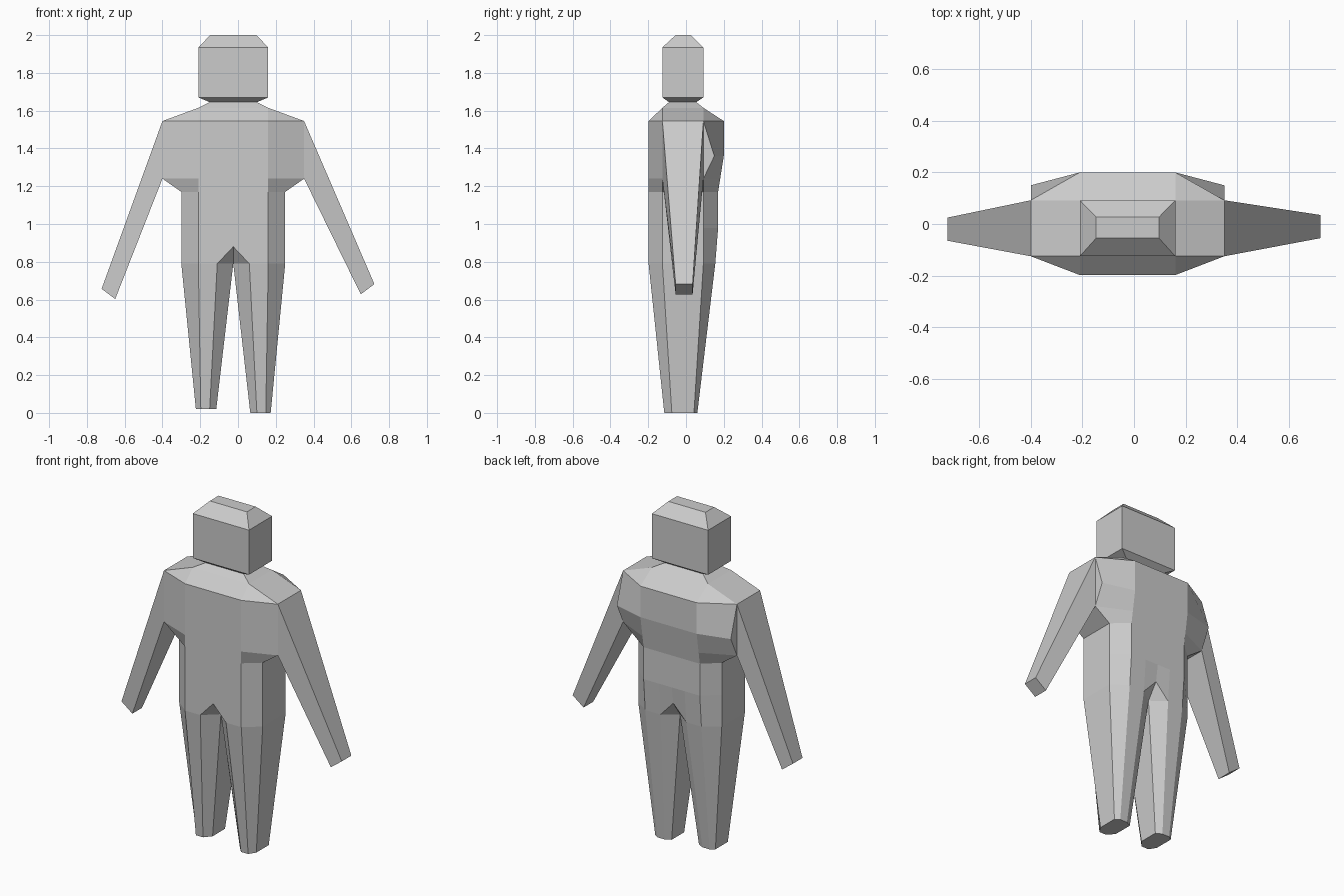
import bpy, bmesh

if "Cube" in bpy.data.objects:
    bpy.data.objects.remove(bpy.data.objects["Cube"])

CX = -0.025  # the figure's own middle line


def loft(name, rings, cap_start=True, cap_end=True, extra=()):
    """Skin a list of equal-length point rings into one flat-shaded object."""
    bm = bmesh.new()
    vs = [[bm.verts.new(p) for p in ring] for ring in rings]
    n = len(rings[0])
    for a, b in zip(vs, vs[1:]):
        for i in range(n):
            j = (i + 1) % n
            bm.faces.new((a[i], a[j], b[j], b[i]))
    if cap_start:
        bm.faces.new(vs[0])
    if cap_end:
        bm.faces.new(vs[-1])
    for face in extra:
        bm.faces.new([bm.verts.new(p) for p in face])
    bmesh.ops.remove_doubles(bm, verts=bm.verts[:], dist=0.0005)
    bmesh.ops.recalc_face_normals(bm, faces=bm.faces[:])
    mesh = bpy.data.meshes.new(name)
    bm.to_mesh(mesh)
    bm.free()
    ob = bpy.data.objects.new(name, mesh)
    bpy.context.collection.objects.link(ob)
    return ob


def rect(z, hx, y0, y1):
    return [(CX - hx, y0, z), (CX + hx, y0, z), (CX + hx, y1, z), (CX - hx, y1, z)]


def torso_ring(z, side, s0, s1, flat, f0, f1, mid_z=None):
    """Octagon with extra points on front and back for the crotch notch."""
    m = z if mid_z is None else mid_z
    xs = [-flat, -0.085, 0, 0.085, flat]
    zs = [z, z, m, z, z]
    front = [(CX + x, f0, h) for x, h in zip(xs, zs)]
    back = [(CX + x, f1, h) for x, h in zip(xs[::-1], zs)]
    right = [(CX + side, s0, z), (CX + side, s1, z)]
    left = [(CX - side, s1, z), (CX - side, s0, z)]
    return front + right + back + left


# Head: chamfered block
loft("head", [
    rect(1.645, 0.125, -0.09, 0.055),
    rect(1.67, 0.185, -0.125, 0.092),
    rect(1.935, 0.185, -0.125, 0.092),
    rect(2.0, 0.122, -0.055, 0.027),
])

# Torso, with notch faces between the legs
S0, S1, F, HIP = -0.125, 0.092, -0.198, 0.79
notch = []
for s in (-1, 1):
    for fy, sy in ((F, S0), (0.155, S1)):
        notch.append([(CX + s * 0.085, fy, HIP), (CX, fy, 0.88), (CX, sy, HIP)])
loft("torso", [
    torso_ring(1.645, 0.125, -0.09, 0.055, 0.125, -0.09, 0.055),
    torso_ring(1.615, 0.185, S0, S1, 0.185, S0, S1),
    torso_ring(1.545, 0.375, S0, S1, 0.185, F, 0.2),
    torso_ring(1.36, 0.375, S0, 0.15, 0.185, F, 0.2),
    torso_ring(1.24, 0.375, S0, S1, 0.185, F, 0.181),
    torso_ring(1.17, 0.275, S0, S1, 0.185, F, 0.17),
    torso_ring(0.98, 0.275, S0, S1, 0.185, F, 0.17),
    torso_ring(HIP, 0.275, S0, S1, 0.185, F, 0.155, 0.88),
], cap_end=False, extra=notch)


def leg_ring(z, inner, in_flat, out_flat, outer, f0, s0, s1, f1, s):
    pts = [(in_flat, f0), (out_flat, f0), (outer, s0), (outer, s1),
           (out_flat, f1), (in_flat, f1), (inner, s1), (inner, s0)]
    return [(CX + s * x, y, z) for x, y in pts]


# Legs and arms (the figure's limbs differ slightly in height)
for side, s, foot_z, hand_dz, hand_dy in (("left", -1, 0.02, -0.02, -0.005),
                                          ("right", 1, 0.0, 0.005, 0.005)):
    loft(side + "_leg", [
        leg_ring(HIP, 0.0, 0.085, 0.185, 0.275, F, S0, S1, 0.155, s),
        leg_ring(foot_z, 0.09, 0.125, 0.172, 0.198, -0.115, -0.075, 0.042, 0.06, s),
    ], cap_start=False)
    x = CX + s * 0.375
    y0, y1 = -0.06 + hand_dy, 0.03 + hand_dy
    loft(side + "_arm", [
        [(x, S0, 1.545), (x, S1, 1.545), (x, S1, 1.24), (x, S0, 1.24)],
        [(s * 0.722, y0, 0.677 + hand_dz), (s * 0.722, y1, 0.677 + hand_dz),
         (s * 0.65, y1, 0.623 + hand_dz), (s * 0.65, y0, 0.623 + hand_dz)],
    ])
